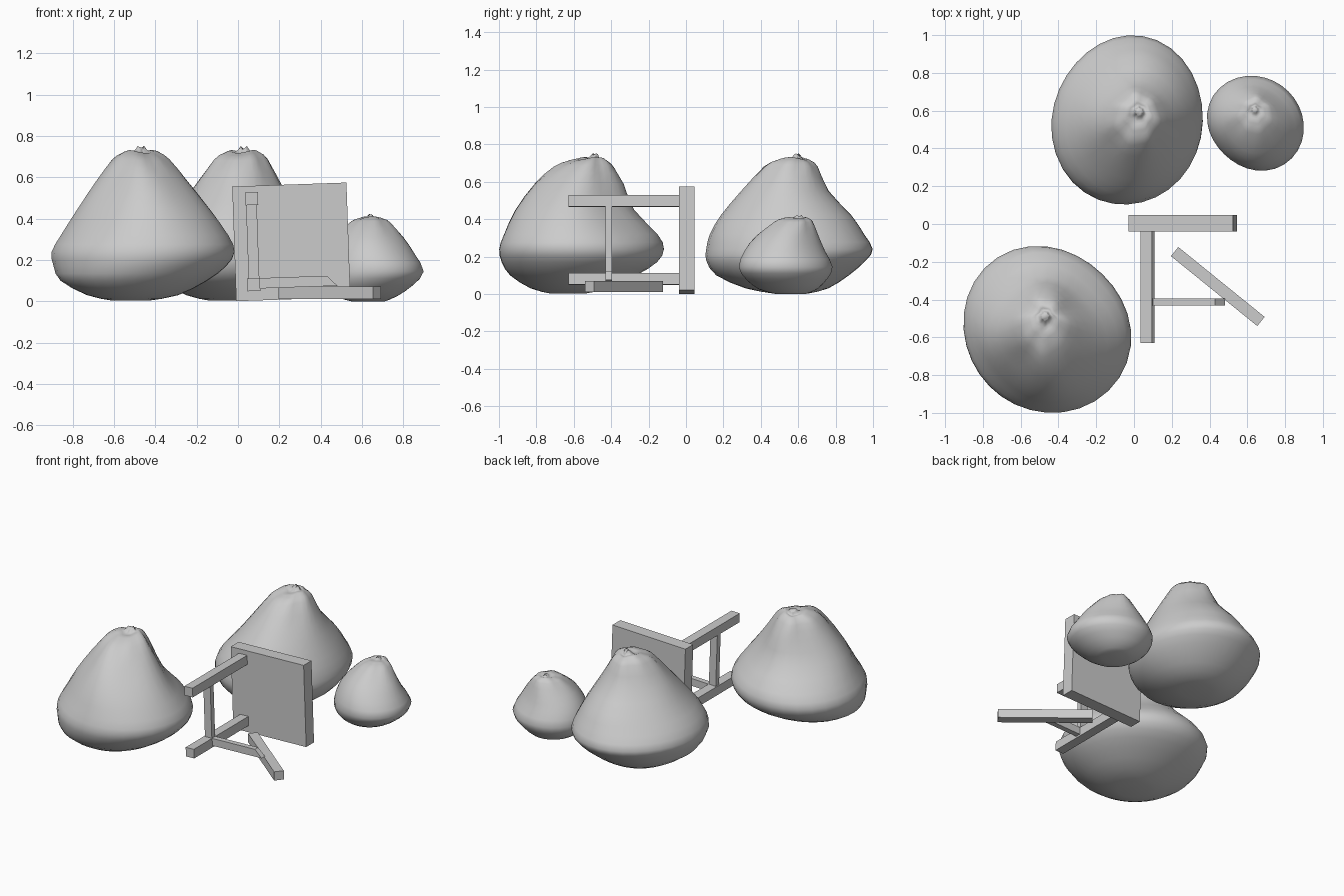
import bpy, bmesh, math
from mathutils import Vector, Matrix

cube = bpy.data.objects.get("Cube")
if cube:
    bpy.data.objects.remove(cube, do_unlink=True)

GREY = (0.6, 0.6, 0.6, 1)
grey = bpy.data.materials.new("plain_grey")
grey.use_nodes = True
grey.diffuse_color = GREY
grey.node_tree.nodes["Principled BSDF"].inputs["Base Color"].default_value = GREY


def add_object(name, bm):
    bmesh.ops.recalc_face_normals(bm, faces=bm.faces)
    mesh = bpy.data.meshes.new(name)
    bm.to_mesh(mesh)
    bm.free()
    mesh.materials.append(grey)
    obj = bpy.data.objects.new(name, mesh)
    bpy.context.collection.objects.link(obj)
    return obj


def blend(a, b, c, d, t):
    # smooth curve through b and c
    return 0.5 * (2 * b + (c - a) * t + (2 * a - 5 * b + 4 * c - d) * t * t
                  + (3 * b - a - 3 * c + d) * t ** 3)


def sack(name, levels, apex, size, phase, skew, pinch):
    """Loft rings given as height, x min, x max, y min, y max, then tie the neck."""
    rings = [Vector(l) for l in levels]
    shoulder = rings[-1]
    knot = Vector((shoulder[0], apex[0], apex[0], apex[1], apex[1]))
    # gathered neck: rounded lip, slight dip and knot
    for rise, t in ((0.028, 0.3), (0.04, 0.52), (0.036, 0.7), (0.045, 0.8), (0.058, 0.87)):
        ring = shoulder.lerp(knot, t)
        ring[0] += rise * size
        rings.append(ring)
    n = len(rings)
    fine = []
    for i in range(n - 1):
        q = [rings[max(0, min(n - 1, i + k))] for k in (-1, 0, 1, 2)]
        fine += [blend(*q, t) for t in (0, 0.5)]
    fine.append(rings[-1])

    bm = bmesh.new()
    sides = 32
    loops = []
    top = fine[-1][0]
    for z, x0, x1, y0, y1 in fine:
        high = z / top
        pleat = 0.07 * max(0, high - 0.8) / 0.2
        belly = math.sin(math.pi * min(1, high))
        upper = max(0, min(1, (high - 0.35) / 0.45))
        loop = []
        for k in range(sides):
            a = math.tau * k / sides
            s = 1 + pleat * math.sin(7 * a + phase)
            s += belly * (skew * math.sin(2 * a) + 0.01 * math.sin(3 * a + phase + 4 * high))
            s -= pinch * upper * (1 - math.cos(4 * a))
            x = (x0 + x1) / 2 + (x1 - x0) / 2 * math.cos(a) * s
            y = (y0 + y1) / 2 + (y1 - y0) / 2 * math.sin(a) * s
            sag = 0.04 * size * max(0, high - 0.8) * math.sin(2 * a + phase)
            loop.append(bm.verts.new((x, y, max(0, z + sag))))
        loops.append(loop)
    for low, up in zip(loops, loops[1:]):
        for k in range(sides):
            j = (k + 1) % sides
            bm.faces.new((low[k], low[j], up[j], up[k]))
    bm.faces.new(loops[0])
    bm.faces.new(loops[-1])
    for f in bm.faces:
        f.smooth = True
    return add_object(name, bm)


def beam(name, size, centre, axis='Y', angle=0, slant=0):
    bm = bmesh.new()
    bmesh.ops.create_cube(bm, size=1)
    bmesh.ops.scale(bm, vec=size, verts=bm.verts)
    # splintered end: pull the upper edge back
    for v in bm.verts:
        if v.co.x > 0 and v.co.z > 0:
            v.co.x -= slant
    obj = add_object(name, bm)
    obj.matrix_world = Matrix.Translation(centre) @ Matrix.Rotation(math.radians(angle), 4, axis)
    return obj


# Three tied sacks
sack("front_sack", [
    (0.004, -.61, -.43, -.73, -.53), (.03, -.73, -.29, -.83, -.42),
    (.10, -.86, -.15, -.94, -.265), (.17, -.895, -.06, -.985, -.155),
    (.24, -.905, -.02, -1.0, -.12), (.32, -.86, -.05, -.975, -.155),
    (.45, -.775, -.14, -.915, -.28), (.59, -.68, -.25, -.81, -.335),
    (.685, -.61, -.335, -.70, -.385)], (-.47, -.48), 1, 0.6, -.055, .06)
sack("back_sack", [
    (0.004, -.14, .07, .46, .66), (.03, -.25, .18, .32, .76),
    (.10, -.37, .29, .16, .87), (.18, -.42, .355, .105, .96),
    (.24, -.435, .365, .105, .995), (.32, -.395, .34, .125, .95),
    (.42, -.31, .29, .185, .885), (.55, -.215, .22, .295, .765),
    (.685, -.115, .14, .415, .70)], (.03, .60), 1, 2.4, .035, .03)
sack("small_sack", [
    (0.0, .55, .71, .48, .64), (.025, .47, .77, .39, .70),
    (.08, .405, .85, .32, .755), (.145, .39, .90, .285, .785),
    (.23, .415, .855, .315, .745), (.31, .47, .80, .375, .71),
    (.385, .545, .735, .475, .675)], (.64, .61), .56, 4.0, -.065, .03)

# Broken stool lying on its side
TILT = -2
beam("stool_seat", (.553, .085, .555), (.258, .004, .288), angle=TILT)
for name, x, z in (("upper_leg", .066, .497), ("lower_leg", .076, .081)):
    beam(name, (.062, .595, .062), (x, -.332, z), angle=TILT)
beam("side_stretcher", (.052, .036, .37), (.071, -.413, .289), angle=TILT)
beam("broken_stretcher", (.385, .036, .05), (.288, -.413, .094), angle=TILT, slant=.05)
beam("loose_leg", (.588, .062, .06), (.4435, -.331, .041), axis='Z', angle=-39)
